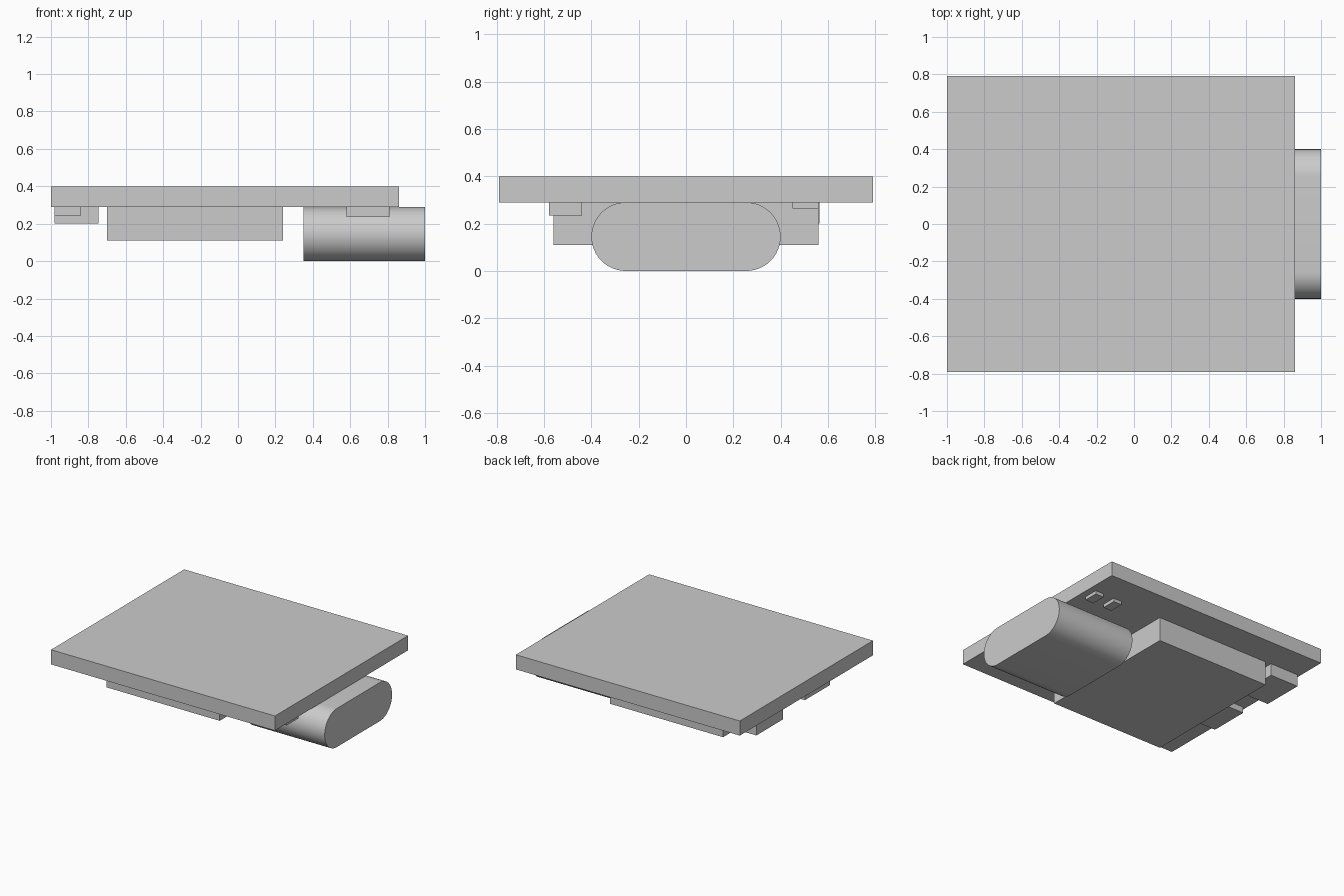
import bpy
import bmesh
import math

cube = bpy.data.objects.get("Cube")
if cube:
    bpy.data.objects.remove(cube, do_unlink=True)

grey = bpy.data.materials.new("light_grey")
grey.use_nodes = True
colour = (0.6, 0.6, 0.6, 1)
grey.diffuse_color = colour
grey.node_tree.nodes["Principled BSDF"].inputs["Base Color"].default_value = colour

BOARD_BOTTOM = 0.29


def finish(name, bm):
    bmesh.ops.recalc_face_normals(bm, faces=bm.faces)
    mesh = bpy.data.meshes.new(name)
    bm.to_mesh(mesh)
    bm.free()
    mesh.materials.append(grey)
    obj = bpy.data.objects.new(name, mesh)
    bpy.context.collection.objects.link(obj)
    return obj


def box(name, xs, ys, zs):
    bm = bmesh.new()
    bmesh.ops.create_cube(bm, size=1)
    for v in bm.verts:
        for axis, (low, high) in enumerate((xs, ys, zs)):
            v.co[axis] = high if v.co[axis] > 0 else low
    return finish(name, bm)


def hanging_box(name, xs, ys, bottom):
    return box(name, xs, ys, (bottom, BOARD_BOTTOM))


# Circuit board
box("board", (-1, 0.86), (-0.79, 0.79), (BOARD_BOTTOM, 0.4))

# Components fixed under the board
hanging_box("main_chip", (-0.7, 0.24), (-0.56, 0.56), 0.11)
hanging_box("large_side_socket", (-0.98, -0.745), (0.25, 0.565), 0.2)
hanging_box("small_side_socket", (-0.98, -0.84), (-0.31, -0.01), 0.245)
hanging_box("front_component", (0.58, 0.81), (-0.58, -0.44), 0.235)
for name, xs in (("inner", (0.58, 0.65)), ("outer", (0.74, 0.81))):
    hanging_box(name + "_indicator", xs, (0.45, 0.56), 0.265)


# Plug shell: a stadium profile extruded along x
def plug_shell(x_start, x_end, half_width, radius, steps=24):
    bm = bmesh.new()
    verts = []
    for side in (1, -1):
        for i in range(steps + 1):
            angle = math.pi * i / steps - side * math.pi / 2
            y = side * (half_width - radius) + radius * math.cos(angle)
            z = radius + radius * math.sin(angle)
            verts.append(bm.verts.new((x_start, y, z)))
    face = bm.faces.new(verts)
    result = bmesh.ops.extrude_face_region(bm, geom=[face], use_keep_orig=True)
    moved = [g for g in result["geom"] if isinstance(g, bmesh.types.BMVert)]
    bmesh.ops.translate(bm, verts=moved, vec=(x_end - x_start, 0, 0))
    return finish("plug_shell", bm)


plug = plug_shell(0.35, 1, 0.4, BOARD_BOTTOM / 2)
bpy.ops.object.select_all(action="DESELECT")
plug.select_set(True)
bpy.context.view_layer.objects.active = plug
bpy.ops.object.shade_smooth_by_angle(angle=math.radians(30))
